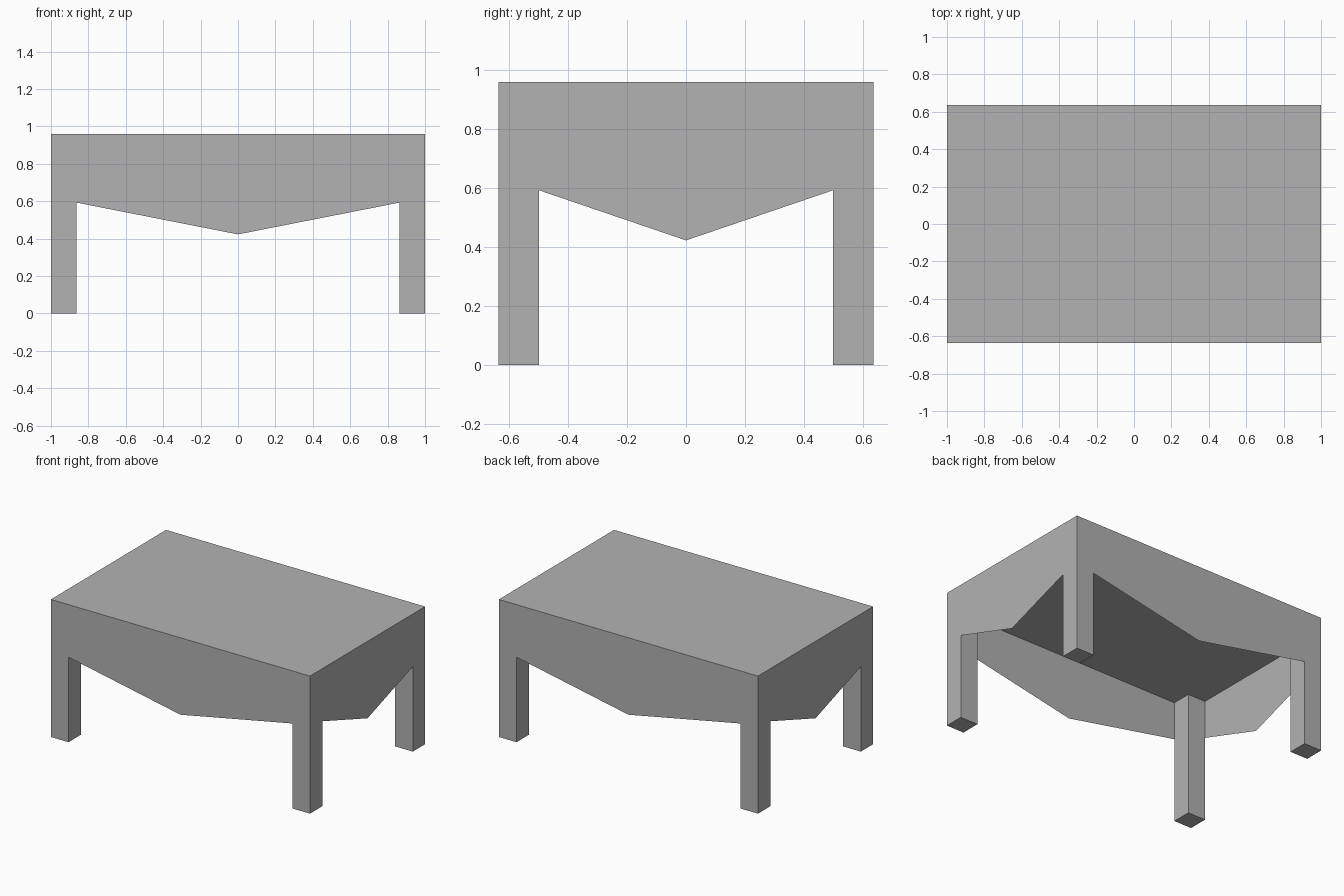
import bpy
import bmesh

default = bpy.data.objects.get("Cube")
if default:
    bpy.data.objects.remove(default, do_unlink=True)

# Overall sizes
HX, HY, TOP = 1.0, 0.635, 0.96
SLAB_Z = 0.857            # underside of the table top
LEG = 0.136
SIDE_Z, POINT_Z = 0.593, 0.423   # apron lower edge at legs and at the middle

grey = bpy.data.materials.new("plain_grey")
grey.use_nodes = True
colour = (0.448, 0.448, 0.448, 1.0)
grey.diffuse_color = colour
for node in grey.node_tree.nodes:
    if node.type == 'BSDF_PRINCIPLED':
        node.inputs["Base Color"].default_value = colour


def finish(name, bm):
    mesh = bpy.data.meshes.new(name)
    bm.to_mesh(mesh)
    bm.free()
    mesh.materials.append(grey)
    obj = bpy.data.objects.new(name, mesh)
    bpy.context.collection.objects.link(obj)
    return obj


def box(name, low, high):
    bm = bmesh.new()
    bmesh.ops.create_cube(bm, size=1)
    for v in bm.verts:
        v.co = [lo + (c + 0.5) * (hi - lo) for c, lo, hi in zip(v.co, low, high)]
    return finish(name, bm)


def apron(name, half, place):
    """Thin pointed panel between two legs; place maps (along, z) to a position."""
    outline = [(-half, SLAB_Z), (-half, SIDE_Z), (0, POINT_Z), (half, SIDE_Z), (half, SLAB_Z)]
    bm = bmesh.new()
    bm.faces.new([bm.verts.new(place(a, z)) for a, z in outline])
    return finish(name, bm)


# Table top
box("table_top", (-HX, -HY, SLAB_Z), (HX, HY, TOP))

# Legs, flush with the corners
for sx, side in ((-1, "right"), (1, "left")):
    for sy, end in ((-1, "front"), (1, "back")):
        xs = sorted((sx * HX, sx * (HX - LEG)))
        ys = sorted((sy * HY, sy * (HY - LEG)))
        box(f"{end}_{side}_leg", (xs[0], ys[0], 0), (xs[1], ys[1], SLAB_Z))

# Pointed aprons, wound so that they face outwards
for s, end, side in ((-1, "front", "right"), (1, "back", "left")):
    apron(f"{end}_apron", HX - LEG, lambda a, z: (-s * a, s * HY, z))
    apron(f"{side}_apron", HY - LEG, lambda a, z: (s * HX, s * a, z))
